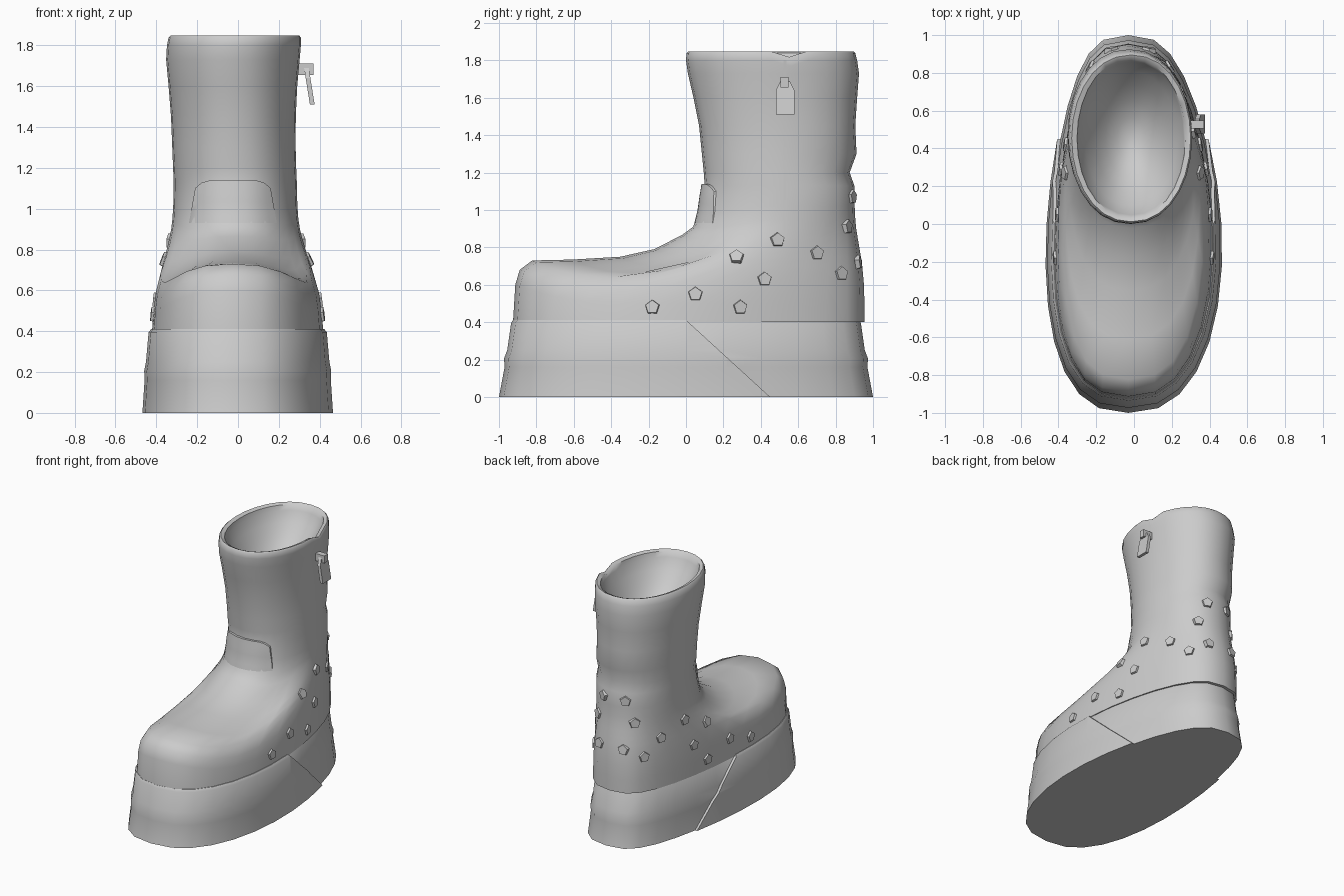
import bpy, bmesh, math
from mathutils import Vector, Matrix
from mathutils.bvhtree import BVHTree

if "Cube" in bpy.data.objects:
    bpy.data.objects.remove(bpy.data.objects["Cube"])

N = 28  # columns around the boot
grey = bpy.data.materials.new("grey leather")
grey.diffuse_color = (0.6, 0.6, 0.6, 1)
grey.use_nodes = True
grey.node_tree.nodes["Principled BSDF"].inputs["Base Color"].default_value = grey.diffuse_color


def add(name, bm, angle=40):
    bmesh.ops.recalc_face_normals(bm, faces=bm.faces)
    me = bpy.data.meshes.new(name)
    bm.to_mesh(me)
    bm.free()
    me.materials.append(grey)
    ob = bpy.data.objects.new(name, me)
    bpy.context.collection.objects.link(ob)
    bpy.context.view_layer.objects.active = ob
    ob.select_set(True)
    bpy.ops.object.shade_smooth_by_angle(angle=math.radians(angle))
    ob.select_set(False)
    return ob


def loft(rings, cap_start=False, cap_end=False):
    bm = bmesh.new()
    vs = [[bm.verts.new(p) for p in r] for r in rings]
    for a, b in zip(vs, vs[1:]):
        for i in range(len(a)):
            j = (i + 1) % len(a)
            bm.faces.new((a[i], a[j], b[j], b[i]))
    if cap_start:
        bm.faces.new(vs[0])
    if cap_end:
        bm.faces.new(vs[-1])
    return bm


def foot(th, z, y0, y1, w):
    """Point on the footprint outline, broad at the ball, slim at the heel."""
    s, c = math.sin(th), math.cos(th)
    x = (w - 0.06 * s) * math.copysign(abs(c) ** (.8 - .1 * max(0, s)), c)
    return Vector((x - 0.03 * s * s, (y0 + y1) / 2 + (y1 - y0) / 2 * s, z))


def oval(th, z, y0, y1, x0, x1):
    """Point on the shaft outline."""
    s, c = math.sin(th), math.cos(th)
    return Vector(((x0 + x1) / 2 + (x1 - x0) / 2 * math.copysign(abs(c) ** 0.92, c),
                   (y0 + y1) / 2 + (y1 - y0) / 2 * s, z))


angles = [2 * math.pi * i / N for i in range(N)]
# (inward travel, height) up the toe and up the side
TOE = [(0, .40), (.012, .60), (.035, .68), (.10, .73), (.31, .735), (.56, .75),
       (.735, .79), (.88, .865), (.94, .91), (.97, 1.0), (1, 1.13)]
SIDE = [(0, .40), (.08, .5), (.18, .6), (.4, .7), (.53, .75), (.66, .8),
        (.78, .85), (.88, .9), (.94, .95), (.98, 1.02), (1, 1.13)]
ANKLE = (1.13, .10, .90, -.315, .288)


def upper(th, k):
    """Point on the foot part: blends toe and side profiles by direction."""
    s = math.sin(th)
    f = max(0, -s)
    w = f * f * (3 - 2 * f)
    t = TOE[k][0] * w + SIDE[k][0] * (1 - w)
    z = TOE[k][1] * w + SIDE[k][1] * (1 - w)
    z -= .20 * math.cos(th) ** 2 * w * (1 - t ** 3) * min(1, (z - .4) / .25)
    t = t ** (1 + .6 * max(0, s))  # fuller heel
    p = foot(th, z, -.925, .955, .415).lerp(oval(th, *ANKLE), t)
    p.z = z
    return p


# upper: foot, shaft, flat rim and a dished lining in one shell
SHAFT = [(1.20, .095, .875, -.318, .285), (1.30, .085, .912, -.322, .282),
         (1.45, .07, .905, -.328, .283), (1.6, .04, .915, -.34, .29),
         (1.73, .01, .925, -.352, .302), (1.80, .0, .915, -.348, .308),
         (1.838, .003, .905, -.34, .308), (1.848, .012, .895, -.33, .30),
         (1.838, .034, .872, -.302, .272)]
rings = [[upper(t, k) for t in angles] for k in range(len(TOE))]
rings += [[oval(t, *s) for t in angles] for s in SHAFT]
for q in (.97, .85, .68, .48, .26, .08):
    rings.append([oval(t, 1.50 + .32 * q ** 2, .453 - .418 * q, .453 + .418 * q,
                       -.015 - .287 * q, -.015 + .287 * q) for t in angles])
for r in rings[len(TOE) + 5:len(TOE) + 9]:
    r[1].z -= .03  # nick in the rim above the zip
bm = loft(rings, True, True)
bmesh.ops.recalc_face_normals(bm, faces=bm.faces)
tree = BVHTree.FromBMesh(bm)
add("boot_upper", bm, 50)


# sole: slimmer heel block and a wider front block meeting on a slant
def sole(name, grow, front):
    rows = [(0, 0, .455), (.16, .030, .444), (.205, .027, .446), (.25, .044, .437),
            (.395, .065, .424), (.412, .075, .41)]
    bm = loft([[foot(t, z, -1 + i, 1 - i, w + grow) for t in angles] for z, i, w in rows],
              True, True)
    cut = bmesh.ops.bisect_plane(bm, geom=bm.verts[:] + bm.edges[:] + bm.faces[:],
                                 plane_co=(0, 0, .412), plane_no=(0, .412, .45),
                                 clear_outer=front, clear_inner=not front)
    edges = [e for e in cut["geom_cut"] if isinstance(e, bmesh.types.BMEdge)]
    bmesh.ops.edgeloop_fill(bm, edges=edges)
    add(name, bm, 35)


sole("front_sole", .008, True)
sole("heel_sole", -.01, False)

# tongue: patch growing out of the instep, with rounded top corners
bm = bmesh.new()
us = [-1] + [-1 + i / 6 for i in range(13)] + [1]
vs = [i / 6 for i in range(7)] + [1]
grid = []
for r, v in enumerate(vs):
    line = []
    for c, u in enumerate(us):
        z = .93 + (.21 - .04 * abs(u) ** 6) * v
        x = -.025 + u * (.215 - .03 * v)
        hit, n, _, _ = tree.ray_cast(Vector((x, -2, z)), Vector((0, 1, 0)))
        edge = c in (0, len(us) - 1) or r == len(vs) - 1
        lift = -.012 if edge else .002 + .016 * min(1, v * 1.3) * (1 - .4 * u ** 4)
        line.append(bm.verts.new(hit + Vector((0, -lift, 0))))
    grid.append(line)
for a, b in zip(grid, grid[1:]):
    for i in range(len(us) - 1):
        bm.faces.new((a[i], a[i + 1], b[i + 1], b[i]))
add("tongue_patch", bm)


# studs: flat five-sided caps set on the surface, both sides and round the heel
def stud(origin, aim):
    hit, n, _, _ = tree.ray_cast(origin, aim)
    if hit is None:
        return
    turn = n.to_track_quat("Z", "Y").to_matrix().to_4x4()
    bm = bmesh.new()
    bmesh.ops.create_cone(bm, cap_ends=True, segments=5, radius1=.043, radius2=.037, depth=.024,
                          matrix=Matrix.Translation(hit + n * .001) @ turn)
    add("stud", bm, 60)


SPOTS = [(-.18, .48), (.05, .55), (.29, .48), (.42, .63), (.27, .75), (.49, .84), (.70, .77),
         (.83, .66)]
for side in (-1, 1):
    for y, z in SPOTS:
        stud(Vector((2 * side, y, z)), Vector((-side, 0, 0)))
    for x, z in [(.15, .91), (.09, 1.07), (.10, .72)]:
        stud(Vector((x * side - .02, 2, z)), Vector((0, -1, 0)))

# zip seam: thin strip down the outer side
bm = bmesh.new()
prev = None
for i in range(13):
    z = 1.80 - i * .08
    pair = []
    for dy in (-.008, .008):
        hit, n, _, _ = tree.ray_cast(Vector((2, .53 + dy, z)), Vector((-1, 0, 0)))
        pair.append(bm.verts.new(hit + n * .002))
    if prev:
        bm.faces.new((prev[0], prev[1], pair[1], pair[0]))
    prev = pair
add("zip_seam", bm)


# zip pull: slider block and hanging tag
def box(name, outline, x0, x1, lean=0):
    bm = loft([[(x + lean * (1.68 - z), y, z) for y, z in outline] for x in (x0, x1)], True, True)
    add(name, bm, 20)


box("zip_slider", [(.505, 1.655), (.548, 1.655), (.548, 1.71), (.505, 1.71)], .295, .37)
box("zip_tag", [(.48, 1.51), (.58, 1.51), (.58, 1.64), (.555, 1.69), (.505, 1.69), (.48, 1.64)],
    .325, .348, .16)
